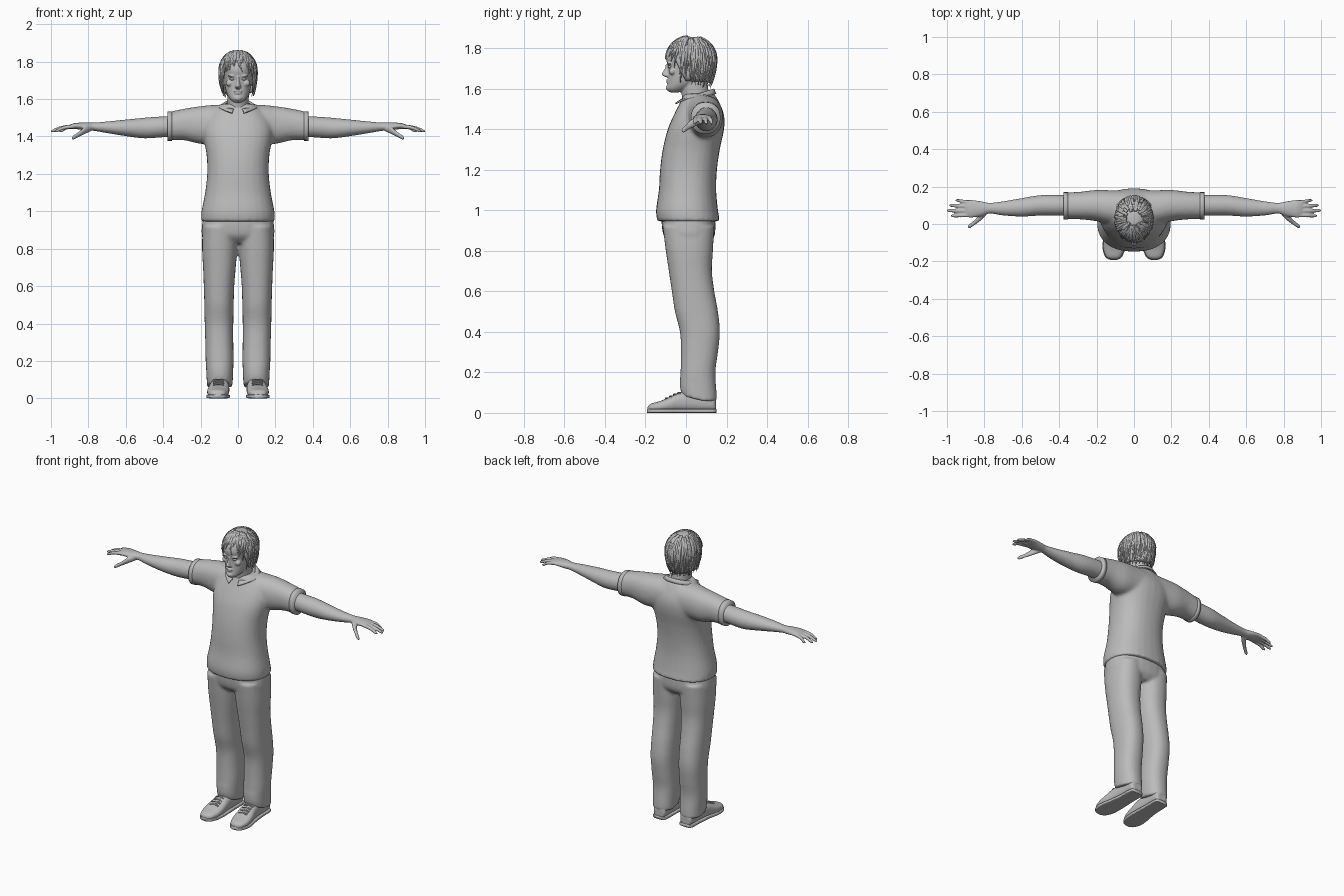
import bpy, bmesh, math, random
from mathutils import Vector

random.seed(4)
if "Cube" in bpy.data.objects:
    bpy.data.objects.remove(bpy.data.objects["Cube"])

clay = bpy.data.materials.new("plain grey")
clay.use_nodes = True
GREY = (.5, .5, .5, 1)
clay.diffuse_color = GREY
clay.node_tree.nodes["Principled BSDF"].inputs["Base Color"].default_value = GREY


def spline(rows, steps):
    """Catmull-Rom resampling of section rows."""
    rows = [Vector(r) for r in rows]
    out = []
    for i in range(len(rows) - 1):
        b, c = rows[i], rows[i + 1]
        a = rows[i - 1] if i else b * 2 - c
        d = rows[i + 2] if i + 2 < len(rows) else c * 2 - b
        for k in range(steps):
            t = k / steps
            out.append(b + (c - a) * (t / 2) + (a * 2 - b * 5 + c * 4 - d) * (t * t / 2)
                       + (b * 3 - a - c * 3 + d) * (t ** 3 / 2))
    return out + [rows[-1]]


def loft(bm, axis, rows, n=28, power=2.0, steps=4):
    """Closed body from rows (position, low and high of the two other axes)."""
    rings = []
    for p, a0, a1, b0, b1 in spline(rows, steps):
        ring = []
        for i in range(n):
            t = math.tau * i / n
            c, s = math.cos(t), math.sin(t)
            u = (a0 + a1) / 2 + (a1 - a0) / 2 * math.copysign(abs(c) ** (2 / power), c)
            v = (b0 + b1) / 2 + (b1 - b0) / 2 * math.copysign(abs(s) ** (2 / power), s)
            co = {"x": (p, u, v), "y": (u, p, v), "z": (u, v, p)}[axis]
            ring.append(bm.verts.new(co))
        rings.append(ring)
    for r, q in zip(rings, rings[1:]):
        for i in range(n):
            j = (i + 1) % n
            bm.faces.new((r[i], r[j], q[j], q[i]))
    bm.faces.new(rings[0])
    bm.faces.new(rings[-1])


def ball(bm, centre, size):
    made = bmesh.ops.create_uvsphere(bm, u_segments=16, v_segments=10, radius=1)["verts"]
    bmesh.ops.scale(bm, vec=size, verts=made)
    bmesh.ops.translate(bm, vec=centre, verts=made)


def finish(bm, name, voxel=0, relax=0, mirror=False, thick=0):
    bmesh.ops.recalc_face_normals(bm, faces=bm.faces)
    for f in bm.faces:
        f.smooth = True
    me = bpy.data.meshes.new(name)
    bm.to_mesh(me)
    bm.free()
    me.materials.append(clay)
    ob = bpy.data.objects.new(name, me)
    bpy.context.collection.objects.link(ob)
    if thick:
        ob.modifiers.new("thickness", "SOLIDIFY").thickness = thick
    if voxel:
        m = ob.modifiers.new("fuse", "REMESH")
        m.mode, m.voxel_size, m.use_smooth_shade = "VOXEL", voxel, True
    if relax:
        m = ob.modifiers.new("relax", "SMOOTH")
        m.factor, m.iterations = .5, relax
    if mirror:
        ob.modifiers.new("mirror", "MIRROR")
    return ob


def strands(name, paths, depth, taper):
    cu = bpy.data.curves.new(name, "CURVE")
    cu.dimensions, cu.bevel_depth, cu.bevel_resolution = "3D", depth, 1
    cu.use_fill_caps = True
    for path in paths:
        s = cu.splines.new("POLY")
        s.points.add(len(path) - 1)
        s.use_smooth = True
        for i, (pt, co) in enumerate(zip(s.points, path)):
            pt.co = (*co, 1)
            pt.radius = 1 - .85 * (i / (len(path) - 1)) ** 2 if taper else 1
    cu.materials.append(clay)
    bpy.context.collection.objects.link(bpy.data.objects.new(name, cu))


# Shirt: trunk and both sleeves fused
bm = bmesh.new()
loft(bm, "z", [(z, -w, w, f, b) for z, w, f, b in [
    (.945, .198, -.142, .168), (1, .195, -.148, .158), (1.1, .176, -.134, .149),
    (1.2, .165, -.128, .153), (1.3, .168, -.115, .167), (1.4, .185, -.09, .188),
    (1.47, .18, -.06, .188), (1.53, .14, -.03, .165), (1.575, .085, -.01, .14)]], power=2.3)
half = [(.375, .027, .168, 1.378, 1.53), (.29, .025, .172, 1.38, 1.548),
        (.2, .015, .182, 1.36, 1.562), (.1, -.005, .18, 1.36, 1.57)]
loft(bm, "x", [(-r[0], *r[1:]) for r in half] + half[::-1], power=2.2)
finish(bm, "shirt", .01, 6)

# Sleeve hems
bm = bmesh.new()
loft(bm, "x", [(.352, .024, .17, 1.377, 1.535), (.378, .024, .17, 1.376, 1.532)], power=2.2, steps=1)
finish(bm, "sleeve_hem", mirror=True)

# Collar: folded band open at the front
bm = bmesh.new()
rows = []
for i in range(41):
    a = .3 + (math.tau - .6) * i / 40
    back = (1 - math.cos(a)) / 2
    x, y = math.sin(a), -math.cos(a)
    tip = max(0, 1 - min(a, math.tau - a) / .9)
    rows.append([bm.verts.new(c) for c in (
        (.068 * x, .055 + .075 * y, 1.535 + .06 * back),
        (.078 * x, .055 + .083 * y, 1.548 + .052 * back),
        (.108 * x, .052 + (.098 + .02 * tip) * y, 1.545 + .03 * back - .025 * tip))])
for p, q in zip(rows, rows[1:]):
    for k in range(2):
        bm.faces.new((p[k], p[k + 1], q[k + 1], q[k]))
finish(bm, "collar", thick=.008)

# Trousers: hips and both legs fused
bm = bmesh.new()
loft(bm, "z", [(z, -w, w, f, b) for z, w, f, b in [
    (1, .18, -.12, .14), (.93, .192, -.12, .145), (.87, .192, -.108, .14), (.83, .15, -.07, .11)]], power=2.4)
leg = [(.92, .002, .19, -.115, .14), (.8, .004, .192, -.1, .133), (.7, .012, .187, -.085, .128),
       (.6, .02, .183, -.07, .14), (.5, .023, .18, -.055, .158), (.4, .025, .178, -.03, .167),
       (.3, .025, .175, -.025, .158), (.2, .024, .173, -.027, .145), (.1, .027, .168, -.03, .151),
       (.055, .03, .166, -.02, .152)]
loft(bm, "z", leg, power=2.3)
loft(bm, "z", [(z, -b, -a, f, k) for z, a, b, f, k in leg], power=2.3)
for v in bm.verts:  # hem rises at the front
    if v.co.z < .15:
        v.co.z += max(0, .1 - v.co.y) * .25
finish(bm, "trousers", .009, 4)

# Shoes, soles and laces
bm = bmesh.new()
shoe = [(-.19, .092, .125, .008, .03), (-.175, .068, .15, .005, .045), (-.13, .05, .165, .005, .058),
        (-.08, .046, .162, .005, .078), (-.03, .047, .152, .005, .102), (.05, .05, .143, .005, .11),
        (.13, .052, .14, .005, .1), (.148, .066, .125, .005, .07)]
loft(bm, "y", shoe, power=2.5)
finish(bm, "shoe", .006, 3, mirror=True)
bm = bmesh.new()
loft(bm, "y", [(y * 1.01, a - .003, b + .003, 0, .02) for y, a, b, _, _ in shoe], power=6)
finish(bm, "sole", mirror=True)
laces = []
for side in (-1, 1):
    for k in range(4):
        y, z = -.1 + .02 * k, .077 + .009 * k
        for d in (-1, 1):
            laces.append([(side * (.104 + d * w), y + .01 * (w > 0), z - abs(w) * .25)
                          for w in (-.03, -.01, .01, .03)])
strands("laces", laces, .003, False)

# Arm, palm, fingers and thumb
bm = bmesh.new()
loft(bm, "x", [(.3, .05, .15, 1.4, 1.51), (.4, .045, .155, 1.396, 1.507), (.5, .045, .154, 1.39, 1.5),
               (.6, .04, .138, 1.402, 1.49), (.7, .046, .121, 1.418, 1.48), (.77, .056, .113, 1.43, 1.474),
               (.81, .043, .12, 1.432, 1.475), (.87, .034, .129, 1.44, 1.472), (.9, .038, .126, 1.44, 1.463)])
for y0, y1, tip in [(.047, .044, .98), (.07, .072, 1), (.093, .1, .99), (.115, .126, .955)]:
    loft(bm, "x", [(x, y - r, y + r, z - r, z + r) for x, y, z, r in [
        (.87, y0, 1.455, .011), ((.88 + tip) / 2, (y0 + y1) / 2, 1.447, .0105),
        (tip - .015, y1, 1.432, .009), (tip, y1, 1.428, .004)]], n=12)
loft(bm, "x", [(x, y - r, y + r, z - r, z + r) for x, y, z, r in [
    (.785, .07, 1.445, .016), (.82, .038, 1.432, .02), (.85, .01, 1.412, .014),
    (.877, -.01, 1.396, .012), (.889, -.014, 1.39, .006)]], n=12)
finish(bm, "arm", .005, 2, mirror=True)

# Head with neck and facial features fused
bm = bmesh.new()
loft(bm, "z", [(1.49, -.07, .07, -.01, .13), (1.56, -.057, .057, -.02, .115),
               (1.64, -.056, .056, -.035, .105)])
loft(bm, "z", [(z, -w, w, f, b) for z, w, f, b in [
    (1.582, .022, -.082, -.03), (1.6, .043, -.093, .01), (1.63, .06, -.09, .06),
    (1.67, .07, -.088, .1), (1.71, .076, -.09, .125), (1.76, .08, -.1, .135),
    (1.81, .074, -.08, .125), (1.84, .05, -.045, .1), (1.85, .02, -.01, .06)]], power=2.2)
loft(bm, "z", [(1.656, -.012, .012, -.1, -.07), (1.666, -.017, .017, -.117, -.07),
               (1.674, -.013, .013, -.12, -.07), (1.7, -.008, .008, -.105, -.07),
               (1.72, -.009, .009, -.1, -.07)], n=14)
ball(bm, (0, -.089, 1.641), (.023, .01, .005))
ball(bm, (0, -.088, 1.631), (.02, .01, .006))
ball(bm, (0, -.088, 1.604), (.02, .012, .014))
for s in (-1, 1):
    ball(bm, (s * .031, -.08, 1.724), (.024, .015, .007))
    ball(bm, (s * .045, -.066, 1.685), (.02, .018, .018))
    ball(bm, (s * .08, .025, 1.695), (.01, .019, .03))
finish(bm, "head", .004, 3)

# Eyes and lids
bm = bmesh.new()
for s in (-1, 1):
    ball(bm, (s * .031, -.079, 1.707), (.014, .011, .007))
finish(bm, "eyes")


# Hair: a cap that follows the hairline, covered with tapering locks
def hair_point(a, z, lift=0):
    h = (z - 1.745) / .113
    r = math.sqrt(max(0, 1 - h * h)) if h > 0 else 1 - .17 * h * h
    return Vector(((.099 * r + lift) * math.sin(a), .025 - (.123 * r + lift) * math.cos(a), z))


def hairline(a):
    a = abs((a + math.pi) % math.tau - math.pi)
    if a < .8:
        return 1.772
    return 1.772 - .125 * min(1, (a - .8) / .5) - .02 * a / math.pi


def drop(a, end, t, lift=0):
    """Point at fraction t on the way from crown to the end height."""
    z = 1.857 - (1.857 - end) * t * t if t < 1 else end
    return hair_point(a, z, lift)


bm = bmesh.new()
grid = [[bm.verts.new(drop(math.tau * i / 48, hairline(math.tau * i / 48), k / 14)) for k in range(1, 15)]
        for i in range(48)]
for i in range(48):
    p, q = grid[i], grid[(i + 1) % 48]
    for k in range(13):
        bm.faces.new((p[k], p[k + 1], q[k + 1], q[k]))
bm.faces.new([g[0] for g in grid])
finish(bm, "hair_cap", thick=.008)

locks = []
for i in range(120):
    a = math.tau * i / 60 + random.uniform(-.06, .06)
    end = hairline(a) - random.uniform(0, .028)
    if i % 2:
        end += random.uniform(.02, .06)
    sweep, flick = random.uniform(-.3, .3), random.uniform(-.002, .008)
    start = random.uniform(.15, .55)
    locks.append([drop(a + sweep * t * t, end, start + (1 - start) * t, flick * t ** 3)
                  for t in [k / 9 for k in range(10)]])
strands("hair_locks", locks, .009, True)
